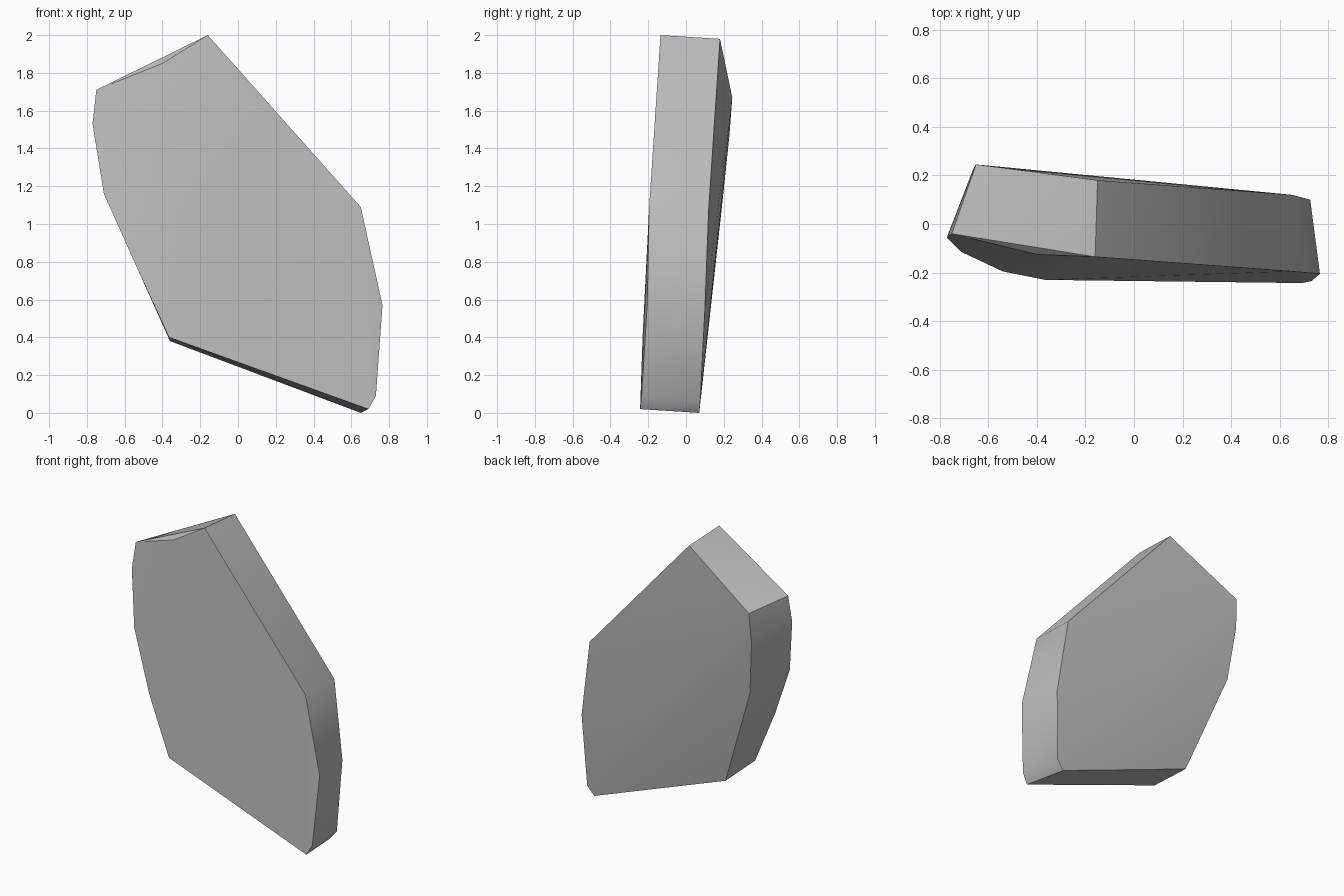
import bpy
import bmesh
import math

cube = bpy.data.objects.get("Cube")
if cube:
    bpy.data.objects.remove(cube, do_unlink=True)

# Grey stone
stone = bpy.data.materials.new("stone_grey")
stone.use_nodes = True
colour = (0.5, 0.5, 0.5, 1.0)
stone.diffuse_color = colour
stone.node_tree.nodes["Principled BSDF"].inputs["Base Color"].default_value = colour

# Corner points of the front rim, clockwise from the peak
front_rim = [
    (-0.16, -0.135, 2.0), (0.65, -0.195, 1.09), (0.765, -0.205, 0.57),
    (0.73, -0.235, 0.09), (0.69, -0.243, 0.02), (-0.365, -0.23, 0.4),
    (-0.54, -0.195, 0.78), (-0.71, -0.115, 1.16), (-0.77, -0.055, 1.53),
    (-0.75, -0.04, 1.71), (-0.40, -0.125, 1.85),
]

# Corner points of the back rim, clockwise from the peak
back_rim = [
    (-0.15, 0.18, 1.98), (0.65, 0.12, 1.08), (0.725, 0.1, 0.55),
    (0.7, 0.075, 0.06), (0.65, 0.07, 0.0), (-0.36, 0.085, 0.38),
    (-0.62, 0.19, 1.09), (-0.66, 0.23, 1.47), (-0.65, 0.245, 1.67),
]

# Slab: a convex shell stretched over both rims
bm = bmesh.new()
for point in front_rim + back_rim:
    bm.verts.new(point)
hull = bmesh.ops.convex_hull(bm, input=bm.verts[:])
loose = {v for v in hull["geom_interior"] + hull["geom_unused"]
         if isinstance(v, bmesh.types.BMVert) and not v.link_faces}
bmesh.ops.delete(bm, geom=list(loose), context="VERTS")
bmesh.ops.dissolve_limit(bm, angle_limit=math.radians(1),
                         verts=bm.verts[:], edges=bm.edges[:])
bmesh.ops.recalc_face_normals(bm, faces=bm.faces[:])

mesh = bpy.data.meshes.new("rock_slab")
bm.to_mesh(mesh)
bm.free()
mesh.materials.append(stone)
slab = bpy.data.objects.new("rock_slab", mesh)
bpy.context.collection.objects.link(slab)

# Soft facets with crisp rims
bpy.ops.object.select_all(action="DESELECT")
slab.select_set(True)
bpy.context.view_layer.objects.active = slab
bpy.ops.object.shade_smooth_by_angle(angle=math.radians(32))
